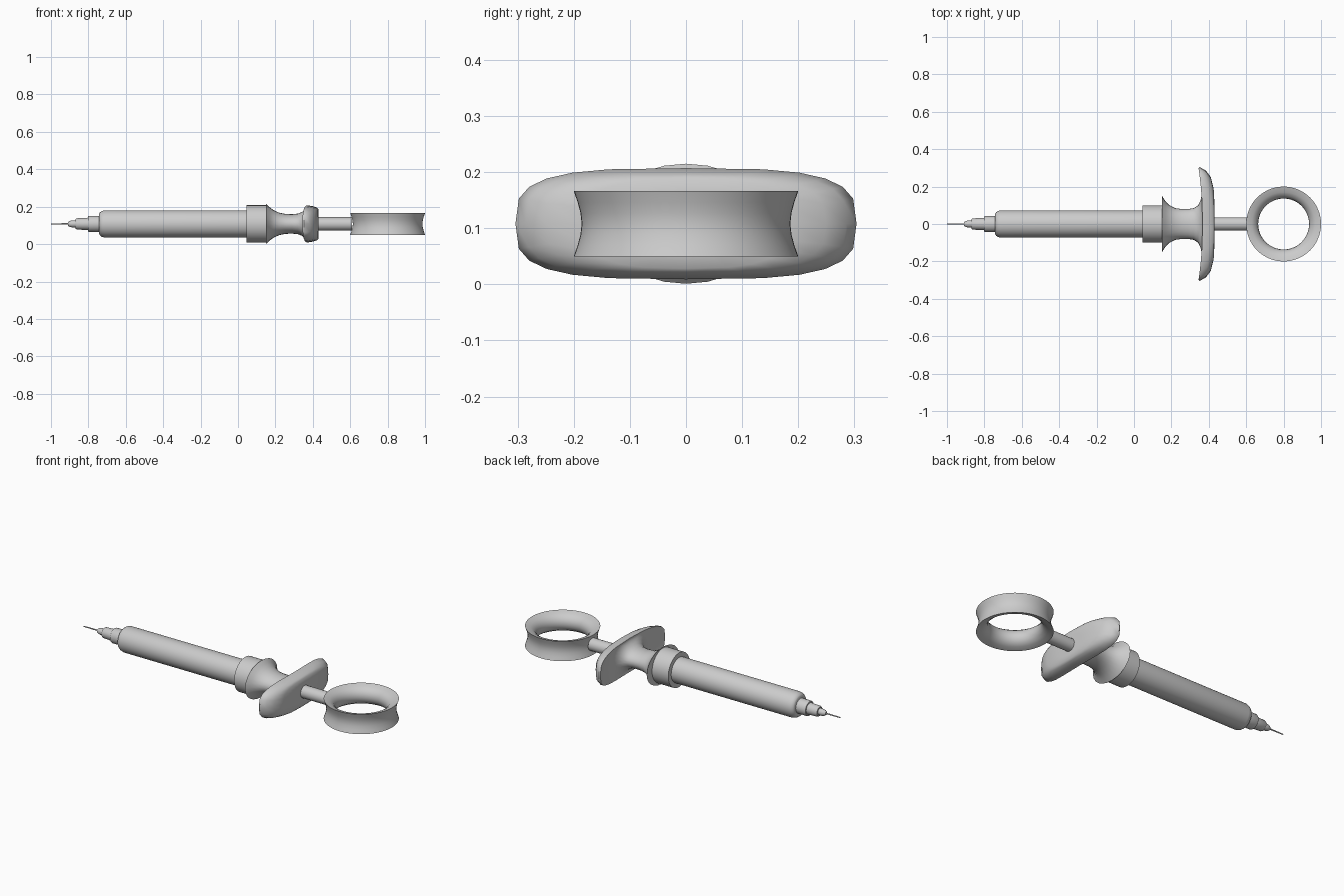
import bpy, bmesh, math

if "Cube" in bpy.data.objects:
    bpy.data.objects.remove(bpy.data.objects["Cube"])

ZC = 0.108  # height of the long axis


def finish(name, bm, angle=35, location=(0, 0, ZC)):
    bmesh.ops.remove_doubles(bm, verts=bm.verts, dist=1e-5)
    bmesh.ops.recalc_face_normals(bm, faces=bm.faces)
    me = bpy.data.meshes.new(name)
    bm.to_mesh(me)
    bm.free()
    ob = bpy.data.objects.new(name, me)
    bpy.context.collection.objects.link(ob)
    ob.location = location
    bpy.ops.object.select_all(action='DESELECT')
    ob.select_set(True)
    bpy.context.view_layer.objects.active = ob
    bpy.ops.object.shade_smooth_by_angle(angle=math.radians(angle))
    return ob


def bridge(bm, a, b):
    n = len(a)
    for i in range(n):
        bm.faces.new((a[i], a[(i + 1) % n], b[(i + 1) % n], b[i]))


def turned(name, profile, segs=40):
    """Solid of revolution about x from (x, radius) points."""
    bm = bmesh.new()
    rings = []
    for x, r in profile:
        rings.append([bm.verts.new((x, r * math.cos(t), r * math.sin(t)))
                      for t in (2 * math.pi * i / segs for i in range(segs))])
    for a, b in zip(rings, rings[1:]):
        bridge(bm, a, b)
    bm.faces.new(rings[0])
    bm.faces.new(rings[-1])
    return finish(name, bm)


# Needle, stepped hub, barrel, collar and plunger rod
turned("needle", [(-1.0, 0.003), (-0.89, 0.004)], 12)
turned("needle_hub", [(-0.91, 0.009), (-0.9, 0.016), (-0.885, 0.019), (-0.868, 0.019),
                      (-0.868, 0.026), (-0.862, 0.03), (-0.803, 0.033), (-0.803, 0.04),
                      (-0.797, 0.043), (-0.73, 0.043)], 32)
turned("barrel", [(-0.742, 0.055), (-0.738, 0.062), (-0.728, 0.069), (-0.712, 0.073),
                  (0.06, 0.073)])
turned("collar", [(0.045, 0.1), (0.152, 0.1)])
turned("plunger_rod", [(0.40, 0.036), (0.61, 0.036)], 32)

# Finger grip: x, half width, half height, squareness, forward bend at the tips
sections = [
    (0.150, 0.150, 0.107, 2.0, 0), (0.168, 0.122, 0.090, 2.0, 0),
    (0.190, 0.100, 0.074, 2.0, 0), (0.220, 0.085, 0.060, 2.0, 0),
    (0.255, 0.080, 0.053, 2.0, 0), (0.290, 0.080, 0.052, 2.0, 0),
    (0.320, 0.085, 0.055, 2.0, 0), (0.343, 0.100, 0.064, 2.2, 0),
    (0.357, 0.130, 0.076, 2.5, 0), (0.364, 0.170, 0.086, 2.9, 0),
    (0.367, 0.240, 0.094, 3.2, 0.009), (0.367, 0.300, 0.099, 3.4, 0.022),
    (0.376, 0.304, 0.099, 3.4, 0.024), (0.402, 0.286, 0.094, 3.3, 0.018),
    (0.421, 0.250, 0.088, 3.0, 0.010), (0.430, 0.190, 0.080, 2.8, 0.004),
    (0.431, 0.100, 0.050, 2.2, 0)]
SEG = 24
bm = bmesh.new()
rings = []
for x, w, h, n, bend in sections:
    ring = []
    for i in range(SEG):
        t = 2 * math.pi * i / SEG
        c, s = math.cos(t), math.sin(t)
        y = math.copysign(abs(c) ** (2 / n), c)
        z = math.copysign(abs(s) ** (2 / n), s)
        ring.append(bm.verts.new((x - bend * y * y, w * y, h * z)))
    rings.append(ring)
for a, b in zip(rings, rings[1:]):
    bridge(bm, a, b)
bm.faces.new(rings[0])
bm.faces.new(rings[-1])
finish("finger_grip", bm, 50)

# Thumb ring: spool-shaped section, sharp rims and a rounded inner waist
half = [(0.200, 0.058), (0.193, 0.038), (0.188, 0.019)]
inner = [(0.136, 0.0), (0.139, 0.018), (0.150, 0.036), (0.170, 0.050)]
section = (half + [(0.186, 0)] + [(r, -z) for r, z in reversed(half)]
           + [(r, -z) for r, z in reversed(inner[1:])] + inner)
bm = bmesh.new()
loops = []
for i in range(64):
    t = 2 * math.pi * i / 64
    loops.append([bm.verts.new((r * math.cos(t), r * math.sin(t), z)) for r, z in section])
for i in range(64):
    bridge(bm, loops[i], loops[(i + 1) % 64])
finish("thumb_ring", bm, 50, (0.8, 0, ZC))
